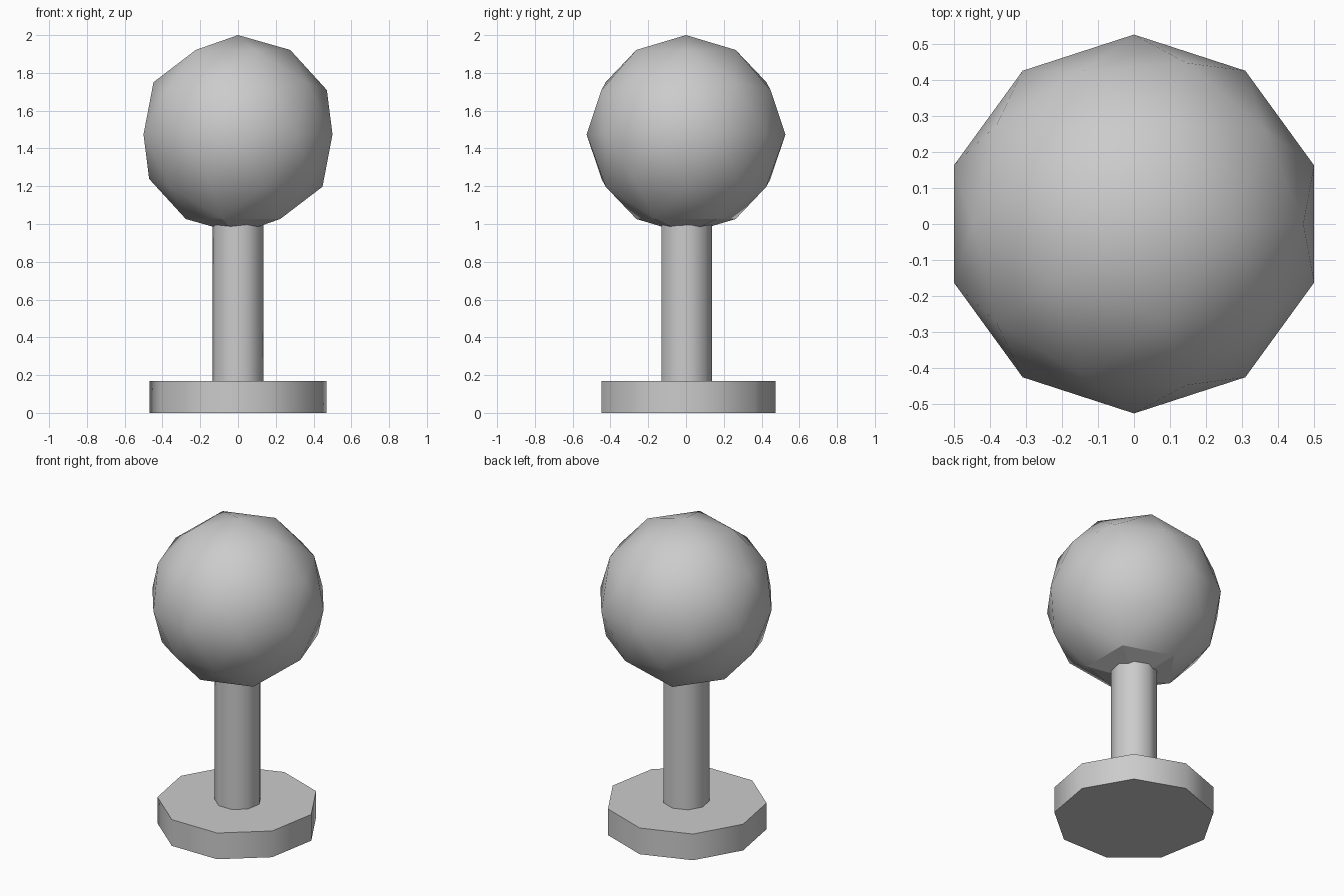
import bpy
import math

cube = bpy.data.objects.get("Cube")
if cube:
    bpy.data.objects.remove(cube, do_unlink=True)

grey = bpy.data.materials.new("light grey")
grey.use_nodes = True
colour = (0.6, 0.6, 0.6, 1)
grey.diffuse_color = colour
grey.node_tree.nodes["Principled BSDF"].inputs["Base Color"].default_value = colour


def finish(name):
    """Name, colour and smooth the active object."""
    obj = bpy.context.object
    obj.name = obj.data.name = name
    obj.data.materials.append(grey)
    bpy.ops.object.shade_smooth_by_angle(angle=math.radians(60))
    return obj


def disc(name, radius, bottom, top):
    """Upright nine-sided cylinder."""
    bpy.ops.mesh.primitive_cylinder_add(
        vertices=9, radius=radius, depth=top - bottom,
        location=(0, 0, (bottom + top) / 2))
    return finish(name)


# Foot and stem
disc("base", 0.475, 0, 0.17)
disc("stem", 0.138, 0.17, 1.05)

# Faceted ball on top, flat facets where it meets the stem
bpy.ops.mesh.primitive_ico_sphere_add(
    subdivisions=2, radius=0.526, location=(0, 0, 1.474))
ball = finish("ball")
for face in ball.data.polygons:
    if face.center.z < -0.46:
        face.use_smooth = False
